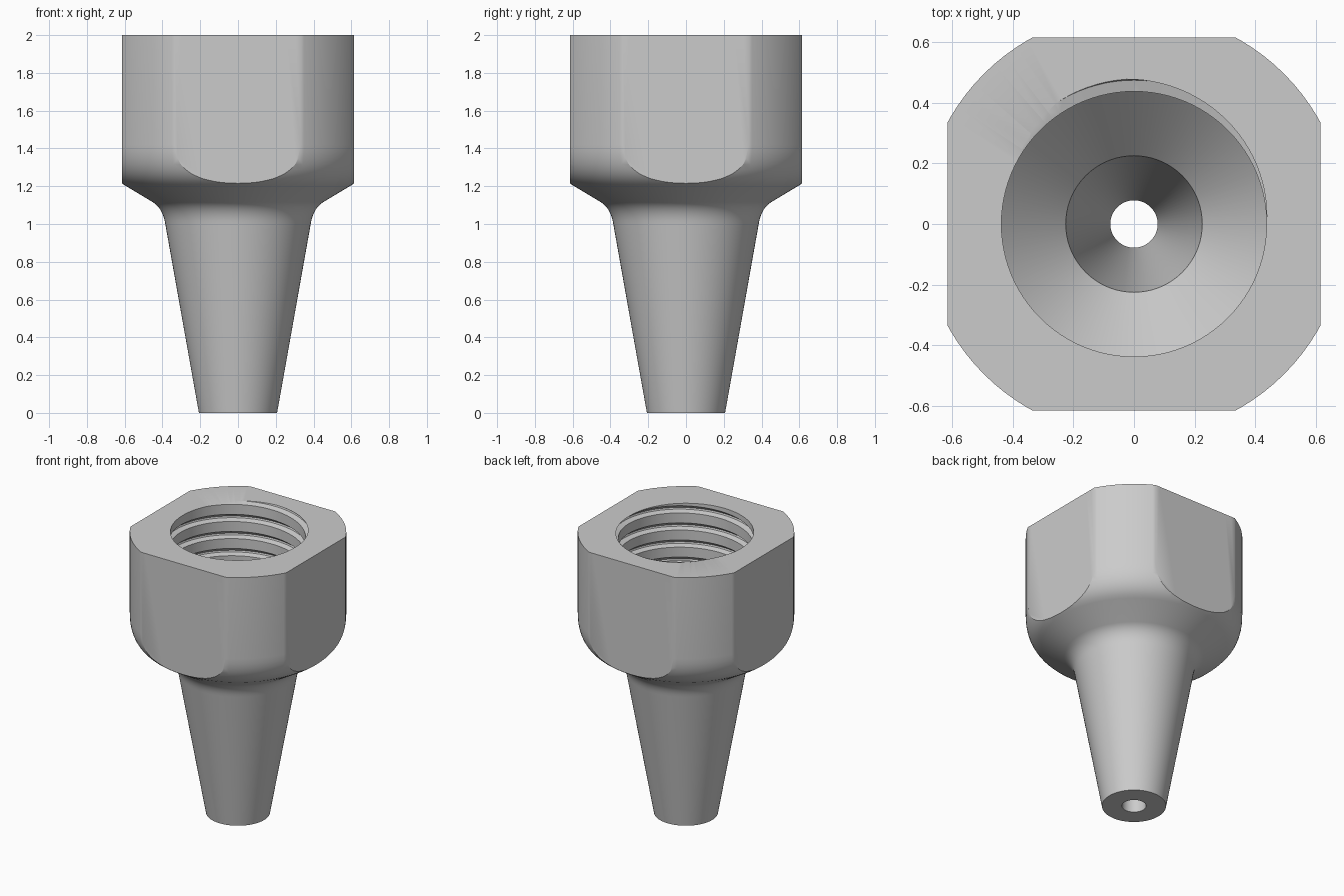
import bpy
import bmesh
from math import cos, sin, pi, ceil

cube = bpy.data.objects.get("Cube")
if cube:
    bpy.data.objects.remove(cube, do_unlink=True)

SEGMENTS = 96
TOP = 2.0
BORE = 0.437
PITCH = 0.122

steel = bpy.data.materials.new("plain grey metal")
steel.use_nodes = True
GREY = (0.6, 0.6, 0.6, 1)
steel.diffuse_color = GREY
steel.node_tree.nodes["Principled BSDF"].inputs["Base Color"].default_value = GREY


def finish(name, bm):
    """Turn a bmesh into a named object with outward normals."""
    bmesh.ops.recalc_face_normals(bm, faces=bm.faces)
    mesh = bpy.data.meshes.new(name)
    bm.to_mesh(mesh)
    bm.free()
    obj = bpy.data.objects.new(name, mesh)
    bpy.context.collection.objects.link(obj)
    mesh.materials.append(steel)
    return obj


def fillet(a, b, c, steps=8):
    """Points on a curve from a to c, pulled towards b."""
    pts = []
    for i in range(steps + 1):
        t = i / steps
        pts.append(tuple((1 - t) ** 2 * p + 2 * t * (1 - t) * q + t * t * r
                         for p, q, r in zip(a, b, c)))
    return pts


def ring(bm, profile, angle, lift=0):
    return [bm.verts.new((r * cos(angle), r * sin(angle), z + lift)) for r, z in profile]


def bridge(bm, a, b):
    n = len(a)
    for i in range(n):
        j = (i + 1) % n
        bm.faces.new((a[i], a[j], b[j], b[i]))


def lathe(name, profile):
    bm = bmesh.new()
    rings = [ring(bm, profile, 2 * pi * i / SEGMENTS) for i in range(SEGMENTS)]
    for i in range(SEGMENTS):
        bridge(bm, rings[i], rings[(i + 1) % SEGMENTS])
    return finish(name, bm)


def helix(name, profile, start, end):
    """Sweep a closed section along a right-handed screw path."""
    bm = bmesh.new()
    count = ceil((end - start) / PITCH * SEGMENTS)
    rings = [ring(bm, profile, 2 * pi * i / SEGMENTS, start + PITCH * i / SEGMENTS)
             for i in range(count + 1)]
    for a, b in zip(rings, rings[1:]):
        bridge(bm, a, b)
    bm.faces.new(rings[0])
    bm.faces.new(rings[-1])
    return finish(name, bm)


def boolean(target, cutter, operation):
    mod = target.modifiers.new(cutter.name, "BOOLEAN")
    mod.object = cutter
    mod.operation = operation
    mod.solver = "EXACT"
    bpy.context.view_layer.objects.active = target
    bpy.ops.object.modifier_apply(modifier=mod.name)
    cutter.hide_render = True
    bpy.data.objects.remove(cutter, do_unlink=True)


# Hollow turned body: tapered spout, shoulder, collar, bore and funnel
outside = [(0.207, 0)]
outside += fillet((0.385, 1.0), (0.397, 1.08), (0.45, 1.115))
outside += fillet((0.6, 1.205), (0.70, 1.265), (0.70, 1.42))
outside += [(0.70, TOP)]
inside = [(BORE, TOP), (BORE, 1.42), (0.225, 1.2), (0.078, 0.15), (0.078, 0)]
body = lathe("nozzle_body", outside + inside)

# Four wrench flats on the collar
bm = bmesh.new()
bmesh.ops.create_cube(bm, size=1)
for v in bm.verts:
    v.co.x *= 1.23
    v.co.y *= 1.23
    v.co.z = v.co.z * 3 + 1
boolean(body, finish("flats_cutter", bm), "INTERSECT")

# Internal screw thread, running out through the top face
groove = [(BORE - 0.03, -0.008), (BORE, 0), (0.474, 0.01), (0.478, 0.02),
          (BORE, 0.0515), (BORE - 0.03, 0.077)]
turns = 5
start = TOP - PITCH * (turns - 1 + 152 / 360 - 1 + 1)
start = TOP - PITCH * (turns - 1 + 152 / 360)
boolean(body, helix("thread_cutter", groove, start, TOP + 0.1), "DIFFERENCE")

# Smooth shading with crisp machined edges
bpy.ops.object.select_all(action="DESELECT")
body.select_set(True)
bpy.context.view_layer.objects.active = body
bpy.ops.object.shade_smooth_by_angle(angle=pi / 6)
